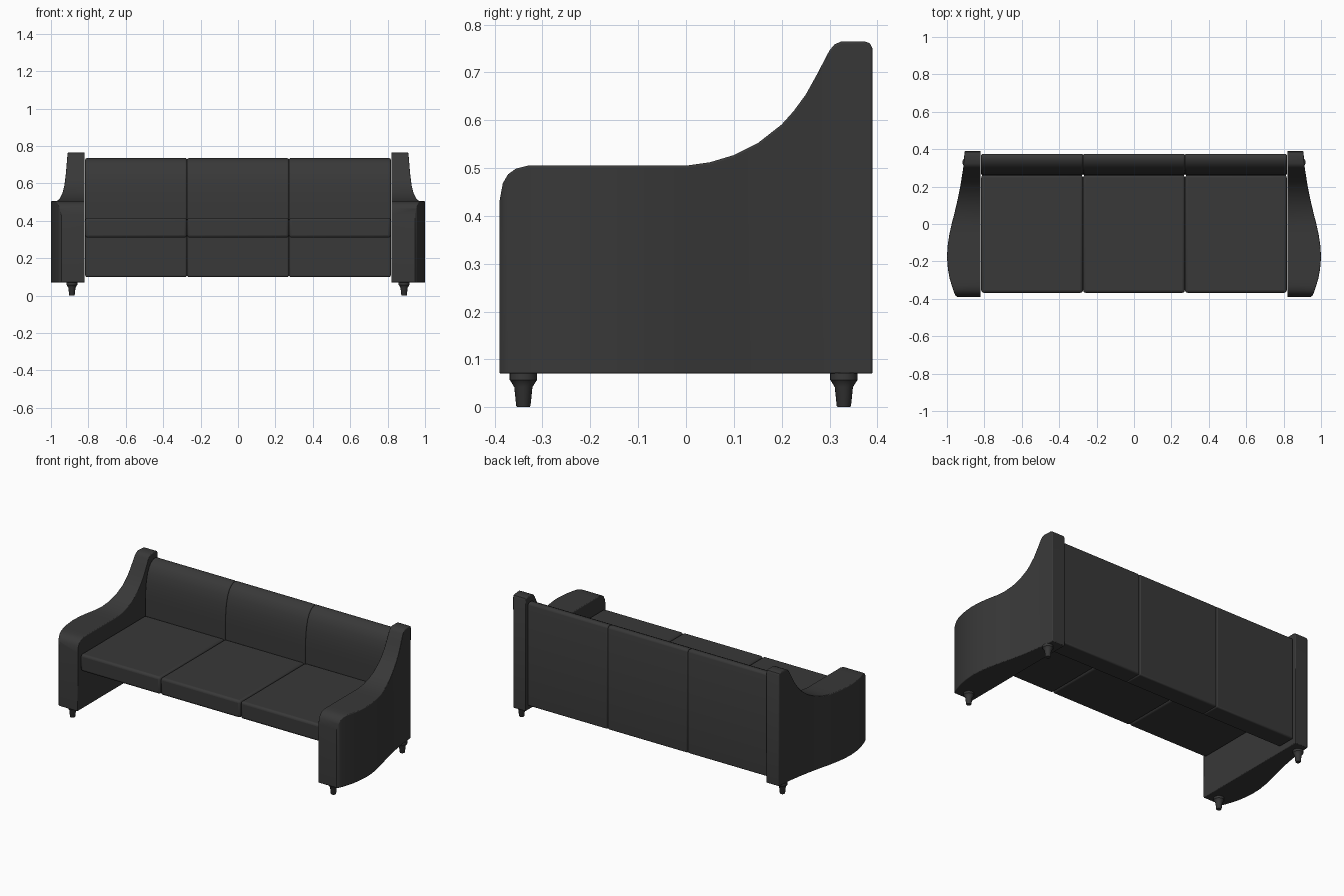
import bpy, bmesh, math

if "Cube" in bpy.data.objects:
    bpy.data.objects.remove(bpy.data.objects["Cube"])

mat = bpy.data.materials.new("dark_fabric")
mat.diffuse_color = (0.04, 0.04, 0.04, 1)
mat.use_nodes = True
mat.node_tree.nodes["Principled BSDF"].inputs["Base Color"].default_value = mat.diffuse_color


def finish(name, bm, bevel=0, mirror=False, limit=50):
    bmesh.ops.recalc_face_normals(bm, faces=bm.faces)
    me = bpy.data.meshes.new(name)
    bm.to_mesh(me)
    bm.free()
    me.materials.append(mat)
    ob = bpy.data.objects.new(name, me)
    bpy.context.collection.objects.link(ob)
    if bevel:
        b = ob.modifiers.new("bevel", 'BEVEL')
        b.width, b.segments = bevel, 3
        b.limit_method, b.angle_limit = 'ANGLE', math.radians(limit)
        b.use_clamp_overlap = False
    if mirror:
        ob.modifiers.new("mirror", 'MIRROR')
    bpy.ops.object.select_all(action='DESELECT')
    ob.select_set(True)
    bpy.context.view_layer.objects.active = ob
    bpy.ops.object.shade_smooth_by_angle(angle=math.radians(35))
    return ob


def loft(rings):
    # Skin a row of closed rings and cap both ends
    bm = bmesh.new()
    vs = [[bm.verts.new(p) for p in r] for r in rings]
    n = len(vs[0])
    for a, b in zip(vs, vs[1:]):
        for i in range(n):
            j = (i + 1) % n
            bm.faces.new((a[i], a[j], b[j], b[i]))
    bm.faces.new(vs[0])
    bm.faces.new(vs[-1])
    return bm


# Arms: rectangular sections along y, as (y, top z, outer x)
arm = [(-.39, .43, .945), (-.383, .468, .954), (-.372, .487, .960),
       (-.355, .499, .966), (-.33, .505, .974), (-.29, .505, .986),
       (-.24, .505, .995), (-.18, .505, 1.0), (-.12, .505, .997),
       (-.06, .505, .988), (0, .505, .975), (.05, .512, .962),
       (.1, .527, .950), (.15, .552, .939), (.2, .591, .929),
       (.225, .619, .925), (.25, .653, .921), (.275, .698, .917),
       (.3, .746, .913), (.31, .758, .912), (.325, .765, .911),
       (.372, .765, .907), (.384, .761, .906), (.39, .750, .905)]
finish("arms", loft([[(.82, y, .07), (x, y, .07), (x, y, z), (.82, y, z)]
                     for y, z, x in arm]), .004, True)

# Seat and back cushions: side profiles (y, z) pulled along x
seat = [(-.368, .31), (.262, .31), (.262, .415), (-.368, .415)]
back = [(.26, .1), (.26, .5), (.263, .56), (.27, .62), (.283, .67), (.3, .703),
        (.32, .723), (.343, .734), (.36, .735), (.371, .731), (.375, .72), (.375, .1)]
for k, side in enumerate(("left", "middle", "right")):
    cx = (k - 1) * .545
    for part, prof, bev in (("seat", seat, .014), ("back", back, .008)):
        finish(f"{side}_{part}_cushion",
               loft([[(cx + s * .272, y, z) for y, z in prof] for s in (-1, 1)]), bev)

# Turned legs
leg = [(.013, 0), (.015, .003), (.019, .042), (.027, .055), (.029, .057), (.029, .072)]
for name, y in (("front_legs", -.34), ("back_legs", .33)):
    rings = [[(.888 + r * math.cos(a * math.tau / 20), y + r * math.sin(a * math.tau / 20), z)
              for a in range(20)] for r, z in leg]
    finish(name, loft(rings), 0, True)
